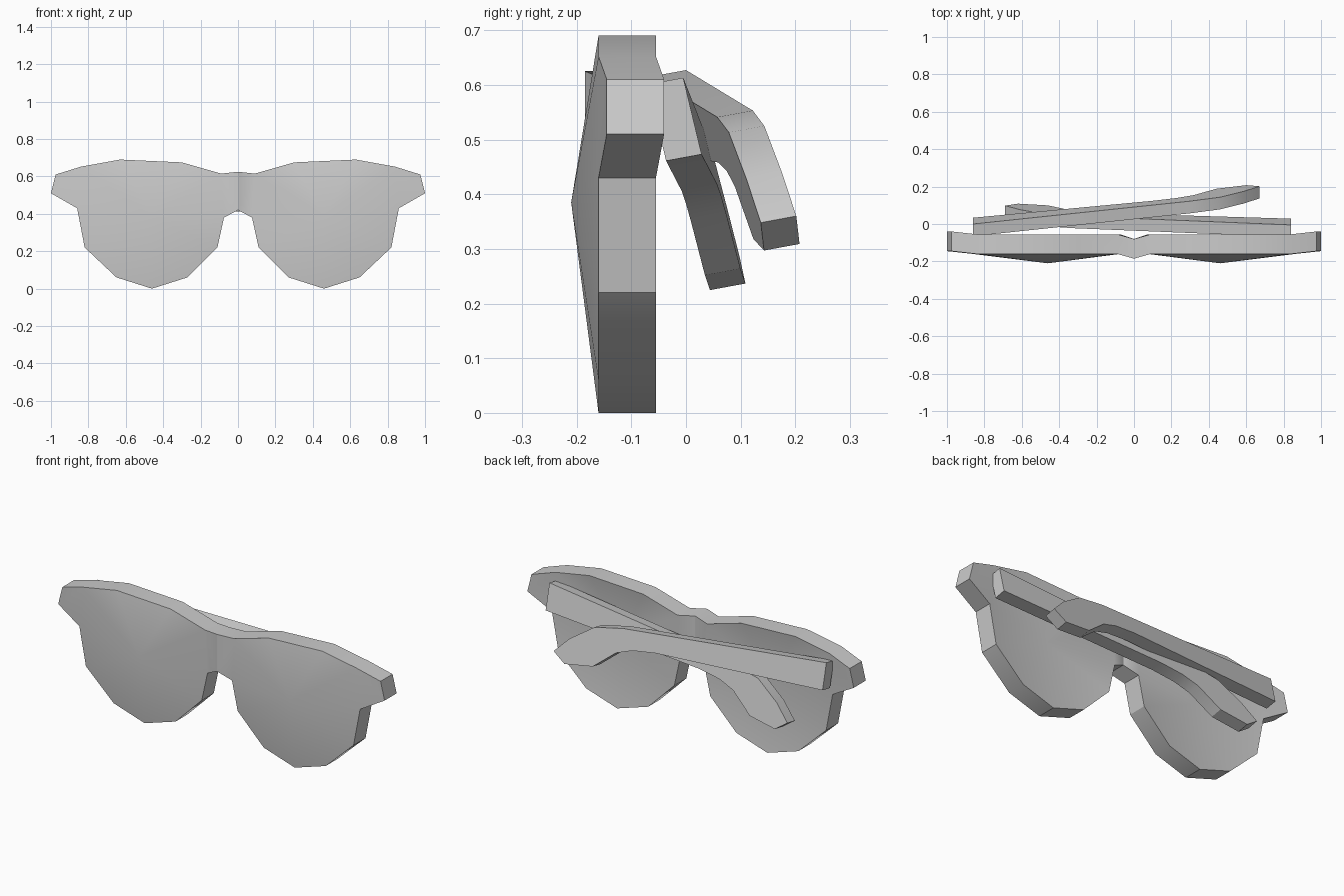
import bpy, bmesh, math

cube = bpy.data.objects.get("Cube")
if cube:
    bpy.data.objects.remove(cube, do_unlink=True)

grey = bpy.data.materials.new("plain_grey")
grey.use_nodes = True
GREY = (0.6, 0.6, 0.6, 1)
grey.diffuse_color = GREY
grey.node_tree.nodes["Principled BSDF"].inputs["Base Color"].default_value = GREY


def finish(bm, name, angle):
    bmesh.ops.remove_doubles(bm, verts=bm.verts, dist=0.0005)
    bmesh.ops.recalc_face_normals(bm, faces=bm.faces)
    mesh = bpy.data.meshes.new(name)
    bm.to_mesh(mesh)
    bm.free()
    mesh.materials.append(grey)
    obj = bpy.data.objects.new(name, mesh)
    bpy.context.collection.objects.link(obj)
    bpy.ops.object.select_all(action='DESELECT')
    obj.select_set(True)
    bpy.context.view_layer.objects.active = obj
    bpy.ops.object.shade_smooth_by_angle(angle=math.radians(angle))
    return obj


def thicken(bm, depth):
    # Push a copy of the sheet backwards and close the rim
    new = bmesh.ops.extrude_face_region(bm, geom=bm.faces[:], use_keep_orig=True)
    moved = [g for g in new["geom"] if isinstance(g, bmesh.types.BMVert)]
    bmesh.ops.translate(bm, verts=moved, vec=(0, depth, 0))


# Front frame: domed lenses, end pieces and bridge, as (x, z) outlines of one half
LENS = [(0.09, 0.615), (0.30, 0.675), (0.63, 0.69), (0.84, 0.652), (0.86, 0.43),
        (0.82, 0.22), (0.65, 0.06), (0.46, 0), (0.27, 0.06), (0.11, 0.22), (0.075, 0.38)]
END = [(0.975, 0.61), (1.0, 0.51)]
BRIDGE = [(0, 0.42), (0, 0.625)]
RIM_Y, END_Y, BRIDGE_Y, DOME_Y = -0.16, -0.145, -0.185, -0.21

bm = bmesh.new()
for side in (1, -1):
    def ring(points, y):
        return [bm.verts.new((side * x, y, z)) for x, z in points]
    lens = ring(LENS, RIM_Y)
    end = ring(END, END_Y)
    bridge = ring(BRIDGE, BRIDGE_Y)
    dome = ring([(0.46, 0.385)], DOME_Y)[0]
    for i, v in enumerate(lens):
        bm.faces.new((v, lens[(i + 1) % len(lens)], dome))
    bm.faces.new((lens[3], end[0], end[1], lens[4]))
    bm.faces.new((lens[0], lens[-1], bridge[0], bridge[1]))
bmesh.ops.remove_doubles(bm, verts=bm.verts, dist=0.0005)
bmesh.ops.recalc_face_normals(bm, faces=bm.faces)
thicken(bm, 0.105)
finish(bm, "front_frame", 30)

# Folded temples: profile as (distance from hinge, drop), with a hooked ear end
TOP = [(0, 0), (1.16, 0.074), (1.32, 0.102), (1.45, 0.187), (1.53, 0.267)]
BOTTOM = [(1.46, 0.318), (1.30, 0.297), (1.18, 0.202), (1.09, 0.172),
          (0.96, 0.157), (0, 0.14)]
THICK, LEAN = 0.065, 0.24


def temple(name, hinge, direction, swing, sag):
    hx, hy, hz = hinge
    bm = bmesh.new()
    rows = []
    for back in (0, 1):
        row = []
        for s, drop in TOP + BOTTOM:
            d = drop + sag * s
            y = hy + swing * s + LEAN * d - (0 if back else THICK)
            row.append(bm.verts.new((hx + direction * s, y, hz - d - (0 if back else 0.012))))
        rows.append(row)
        bm.faces.new(row)
    for i in range(len(rows[0])):
        j = (i + 1) % len(rows[0])
        bm.faces.new((rows[0][i], rows[0][j], rows[1][j], rows[1][i]))
    return finish(bm, name, 30)


temple("right_temple", (-0.86, 0, 0.627), 1, 0.09, 0)
temple("left_temple", (0.84, -0.005, 0.613), -1, 0.016, 0.04)
